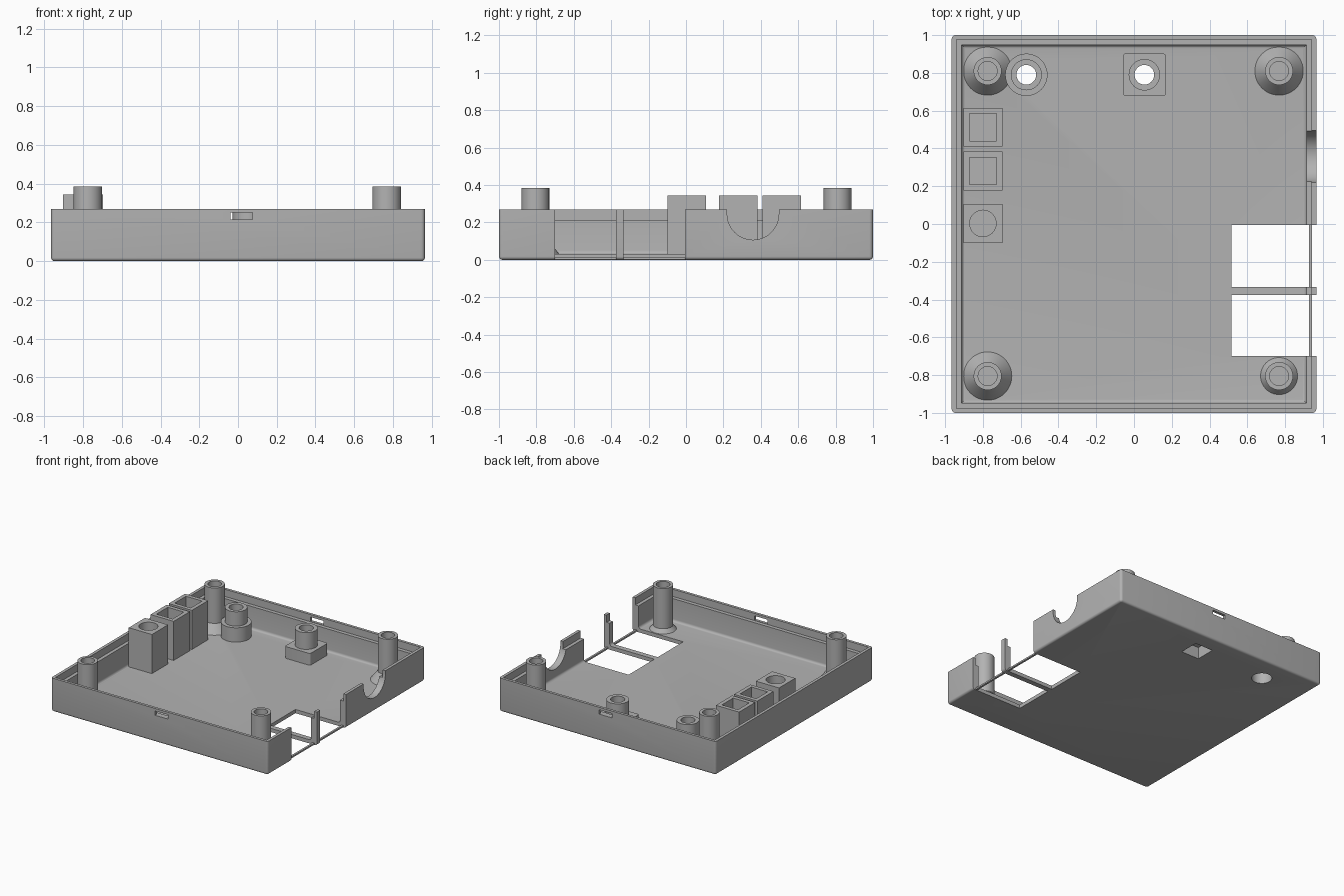
import bpy, bmesh, math
from mathutils import Matrix

if "Cube" in bpy.data.objects:
    bpy.data.objects.remove(bpy.data.objects["Cube"], do_unlink=True)

grey = bpy.data.materials.new("matte grey plastic")
grey.use_nodes = True
colour = (0.45, 0.45, 0.45, 1)
grey.diffuse_color = colour
grey.node_tree.nodes["Principled BSDF"].inputs["Base Color"].default_value = colour


def finish(name, bm):
    bmesh.ops.recalc_face_normals(bm, faces=bm.faces)
    mesh = bpy.data.meshes.new(name)
    bm.to_mesh(mesh)
    bm.free()
    mesh.materials.append(grey)
    obj = bpy.data.objects.new(name, mesh)
    bpy.context.collection.objects.link(obj)
    return obj


def box(name, x, y, z, upright=0, bottom=0):
    """Box from (low, high) ranges, with optional rounded edges."""
    bm = bmesh.new()
    bmesh.ops.create_cube(bm, size=1)
    for v in bm.verts:
        v.co = [r[0] if c < 0 else r[1] for c, r in zip(v.co, (x, y, z))]
    if upright:
        edges = [e for e in bm.edges if abs(e.verts[0].co.z - e.verts[1].co.z) > 1e-4]
        bmesh.ops.bevel(bm, geom=edges, offset=upright, segments=5,
                        profile=0.5, affect='EDGES')
    if bottom:
        edges = [e for e in bm.edges if all(abs(v.co.z - z[0]) < 1e-5 for v in e.verts)]
        bmesh.ops.bevel(bm, geom=edges, offset=bottom, segments=5,
                        profile=0.5, affect='EDGES')
    return finish(name, bm)


def lathe(name, x, y, profile, sides=48):
    """Turn a (radius, height) profile that starts and ends on the axis."""
    bm = bmesh.new()
    rings = []
    for r, z in profile:
        count = sides if r else 1
        rings.append([bm.verts.new((x + r * math.cos(a), y + r * math.sin(a), z))
                      for a in (math.tau * i / sides for i in range(count))])
    for low, high in zip(rings, rings[1:]):
        for i in range(sides):
            ring = [low[i % len(low)], low[(i + 1) % len(low)],
                    high[(i + 1) % len(high)], high[i % len(high)]]
            bm.faces.new(list(dict.fromkeys(ring)))
    return finish(name, bm)


def rod(name, x, y, r, low, high):
    return lathe(name, x, y, [(0, low), (r, low), (r, high), (0, high)])


def combine(obj, others, operation='DIFFERENCE'):
    """Apply booleans in turn and remove the helper objects."""
    for other in others:
        mod = obj.modifiers.new("cut", 'BOOLEAN')
        mod.operation, mod.solver, mod.object = operation, 'EXACT', other
    graph = bpy.context.evaluated_depsgraph_get()
    mesh = bpy.data.meshes.new_from_object(obj.evaluated_get(graph))
    obj.modifiers.clear()
    obj.data = mesh
    for other in others:
        bpy.data.objects.remove(other, do_unlink=True)
    return obj


W, D, H, FLOOR = 0.965, 1.0, 0.27, 0.03
ROUND_X, SQUARE_X, BOSS_Y = -0.57, 0.055, 0.79

# Tray: outer body, cavity and the recessed rim ledge
tray = box("tray", (-W, W), (-D, D), (0, H), upright=0.02, bottom=0.018)
cuts = [
    box("cavity", (-W + .052, W - .052), (-D + .052, D - .052), (FLOOR, 1), bottom=0.02),
    box("rim", (-W + .024, W - .024), (-D + .022, D - .022), (0.212, 1)),
    # port openings on either side of the rib
    box("front_port", (0.515, 1.2), (-0.70, -0.375), (-1, 1)),
    box("back_port", (0.515, 1.2), (-0.333, -0.005), (-1, 1)),
    # snap slots in the front and back walls
    box("slots", (-0.04, 0.075), (-1.2, 1.2), (0.215, 0.25)),
    # screw head recesses
    rod("round_recess", ROUND_X, BOSS_Y, 0.075, -0.1, 0.1),
    box("square_recess", (SQUARE_X - .08, SQUARE_X + .08),
        (BOSS_Y - .08, BOSS_Y + .08), (-0.1, 0.1)),
]

# Half round cable notch in the right-hand wall
notch = rod("notch", 0, 0, 0.138, -0.1, 0.1)
notch.data.transform(Matrix.Translation((W, 0.358, 0.245)) @ Matrix.Rotation(math.pi / 2, 4, 'Y'))
cuts += [notch, box("notch_top", (W - .1, W + .1), (0.22, 0.496), (0.245, 1))]
combine(tray, cuts)

# Thin sill closing the port openings
box("port_sill", (0.926, 0.942), (-0.705, 0), (0.002, 0.015))

# Corner standoffs with flared feet and blind screw holes
for side, x in (("right", -0.775), ("left", 0.768)):
    for end, y in (("front", -0.805), ("back", 0.81)):
        foot = 0.098 if (side, end) == ("left", "front") else 0.128
        lathe(f"{end}_{side}_standoff", x, y, [
            (0, 0.02), (foot, 0.02), (foot, FLOOR), (0.074, FLOOR + (foot - .074) * 1.3),
            (0.074, 0.385), (0.05, 0.385), (0.05, 0.06), (0, 0.06)])

# Round screw boss, stepped, open from below
round_boss = lathe("round_boss", ROUND_X, BOSS_Y, [
    (0, 0.015), (0.112, 0.015), (0.112, 0.145), (0.082, 0.145), (0.082, 0.26), (0, 0.26)])
combine(round_boss, [rod("head", ROUND_X, BOSS_Y, 0.075, -0.1, 0.12),
                     rod("hole", ROUND_X, BOSS_Y, 0.052, -0.1, 1)])

# Square screw boss with a round neck
square_boss = box("square_boss", (SQUARE_X - .113, SQUARE_X + .113),
                  (BOSS_Y - .113, BOSS_Y + .113), (0.015, 0.125), upright=0.015)
combine(square_boss, [rod("neck", SQUARE_X, BOSS_Y, 0.083, 0.11, 0.26)], 'UNION')
combine(square_boss, [box("nut", (SQUARE_X - .08, SQUARE_X + .08),
                          (BOSS_Y - .08, BOSS_Y + .08), (-0.1, 0.095)),
                      rod("hole", SQUARE_X, BOSS_Y, 0.052, -0.1, 1)])

# Three button and light guides along the right-hand wall
PX, HALF = -0.80, 0.103
for name, y, square in (("back_guide", 0.512, True), ("middle_guide", 0.28, True),
                        ("front_guide", 0.003, False)):
    guide = box(name, (PX - HALF, PX + HALF), (y - HALF, y + HALF), (0.02, 0.345))
    if square:
        hole = box("hole", (PX - .072, PX + .072), (y - .072, y + .072), (0.035, 1))
    else:
        hole = rod("hole", PX, y, 0.07, 0.035, 1)
    combine(guide, [hole])

# Smooth the curved surfaces and keep the edges crisp
bpy.ops.object.select_all(action='DESELECT')
for obj in bpy.context.collection.objects:
    if obj.type == 'MESH' and grey.name in obj.data.materials:
        obj.select_set(True)
        bpy.context.view_layer.objects.active = obj
bpy.ops.object.shade_smooth_by_angle(angle=math.radians(30))
